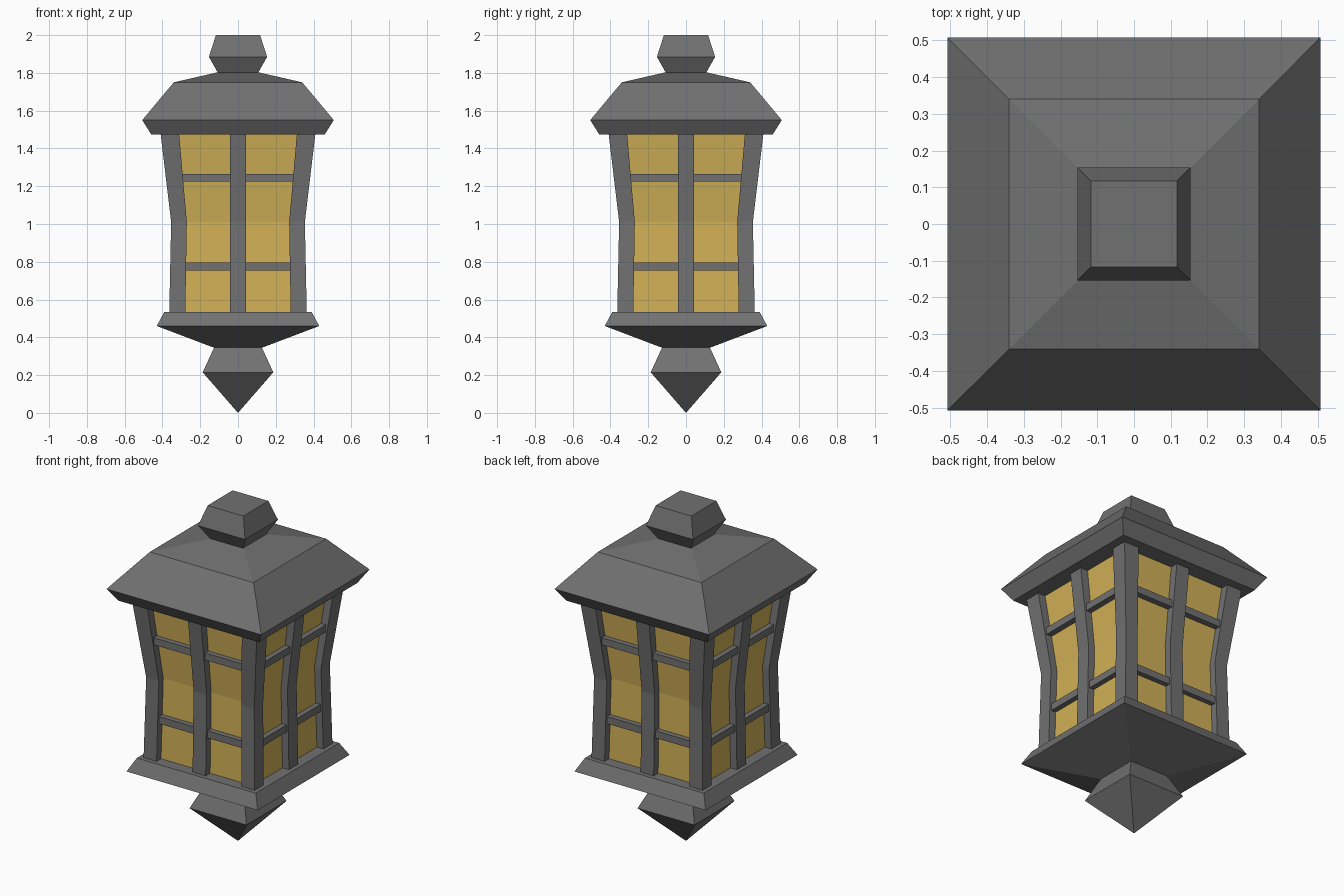
import bpy, bmesh, math
from mathutils import Matrix

if "Cube" in bpy.data.objects:
    bpy.data.objects.remove(bpy.data.objects["Cube"])


def material(name, rgb):
    m = bpy.data.materials.new(name)
    m.diffuse_color = (*rgb, 1)
    m.use_nodes = True
    m.node_tree.nodes["Principled BSDF"].inputs["Base Color"].default_value = m.diffuse_color
    return m


IRON = material("dark grey metal", (0.165, 0.165, 0.165))
GLASS = material("amber glass", (0.64, 0.44, 0.095))


def loft(name, sections, mat, turn=0):
    """Stack rectangles (cx, cy, half_x, half_y, z), capped, turned about z."""
    bm = bmesh.new()
    rings = []
    for cx, cy, hx, hy, z in sections:
        rings.append([bm.verts.new((cx + sx * hx, cy + sy * hy, z))
                      for sx, sy in ((-1, -1), (1, -1), (1, 1), (-1, 1))])
    for a, b in zip(rings, rings[1:]):
        for i in range(4):
            j = (i + 1) % 4
            bm.faces.new((a[i], a[j], b[j], b[i]))
    bm.faces.new(rings[0][::-1])
    bm.faces.new(rings[-1])
    bmesh.ops.remove_doubles(bm, verts=bm.verts, dist=0.0005)
    bmesh.ops.rotate(bm, verts=bm.verts, matrix=Matrix.Rotation(turn, 3, 'Z'))
    bmesh.ops.recalc_face_normals(bm, faces=bm.faces)
    me = bpy.data.meshes.new(name)
    bm.to_mesh(me)
    bm.free()
    me.materials.append(mat)
    ob = bpy.data.objects.new(name, me)
    bpy.context.collection.objects.link(ob)
    return ob


def square(name, profile, mat):
    return loft(name, [(0, 0, h, h, z) for h, z in profile], mat)


# Bottom finial and base tray
square("bottom_finial", [(0, 0.005 - 0.005), (0.187, 0.215), (0.127, 0.345)], IRON)
square("base", [(0.127, 0.345), (0.43, 0.46), (0.39, 0.535)], IRON)

# Roof and top cap
square("roof", [(0.46, 1.475), (0.507, 1.55), (0.34, 1.75), (0.108, 1.803)], IRON)
square("top_cap", [(0.108, 1.803), (0.154, 1.885), (0.117, 2.0)], IRON)

# Flared glass body
square("glass", [(0.322, 0.53), (0.312, 1.01), (0.362, 1.48)], GLASS)

# Frame, repeated on the four sides: (outer, inner, z) of the posts
POST = [(0.364, 0.279, 0.53), (0.354, 0.271, 1.01), (0.41, 0.312, 1.48)]
for k in range(4):
    turn = k * math.pi / 2
    loft(f"corner_post_{k + 1}",
         [((o + i) / 2, -(o + i) / 2, (o - i) / 2, (o - i) / 2, z) for o, i, z in POST],
         IRON, turn)
    loft(f"middle_post_{k + 1}",
         [(0, -(o + i) / 2, 0.043, (o - i) / 2, z) for o, i, z in POST], IRON, turn)
    for n, (z, y, half) in enumerate([(0.775, 0.348, 0.29), (1.245, 0.37, 0.31)]):
        loft(f"glazing_bar_{k + 1}_{n + 1}",
             [(0, -y + 0.03, half, 0.03, z - 0.021), (0, -y + 0.03, half, 0.03, z + 0.021)],
             IRON, turn)
